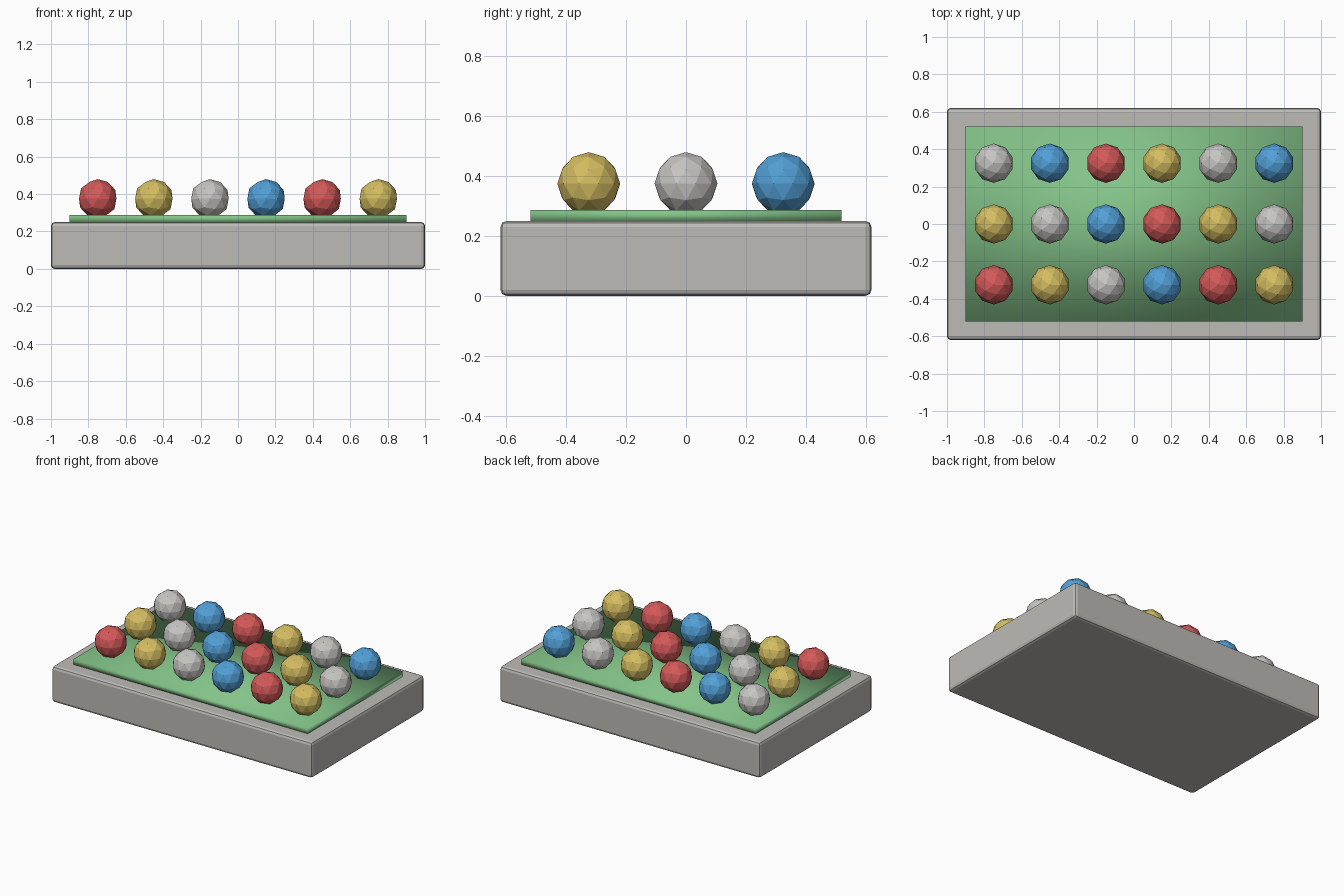
import bpy

if "Cube" in bpy.data.objects:
    bpy.data.objects.remove(bpy.data.objects["Cube"])


def material(name, color):
    m = bpy.data.materials.new(name)
    m.diffuse_color = (*color, 1.0)
    m.use_nodes = True
    m.node_tree.nodes["Principled BSDF"].inputs["Base Color"].default_value = m.diffuse_color
    return m


stone = material("warm_grey", (0.51, 0.50, 0.47))
felt = material("soft_green", (0.23, 0.55, 0.25))
ball_colors = [
    material("red", (0.66, 0.10, 0.10)),
    material("yellow", (0.66, 0.51, 0.12)),
    material("light_grey", (0.57, 0.56, 0.54)),
    material("blue", (0.085, 0.35, 0.68)),
]


def box(name, size, bottom, mat):
    bpy.ops.mesh.primitive_cube_add(size=1, location=(0, 0, bottom + size[2] / 2))
    ob = bpy.context.object
    ob.name = name
    ob.scale = size
    bpy.ops.object.transform_apply(location=False, rotation=False, scale=True)
    ob.data.materials.append(mat)
    return ob


# Tray base with softened edges
base = box("tray_base", (2.0, 1.24, 0.25), 0.0, stone)
bevel = base.modifiers.new("edge_bevel", 'BEVEL')
bevel.width = 0.02
bevel.segments = 2

# Thin raised pad, smooth shaded
pad = box("raised_pad", (1.8, 1.04, 0.04), 0.2475, felt)
bpy.ops.object.shade_smooth()

# Faceted balls, colours cycling along diagonals
for row in range(3):
    for col in range(6):
        bpy.ops.mesh.primitive_ico_sphere_add(
            subdivisions=2, radius=0.105,
            location=(-0.75 + 0.3 * col, -0.325 + 0.325 * row, 0.375))
        ball = bpy.context.object
        ball.name = f"ball_{row + 1}_{col + 1}"
        ball.data.materials.append(ball_colors[(row + col) % 4])
